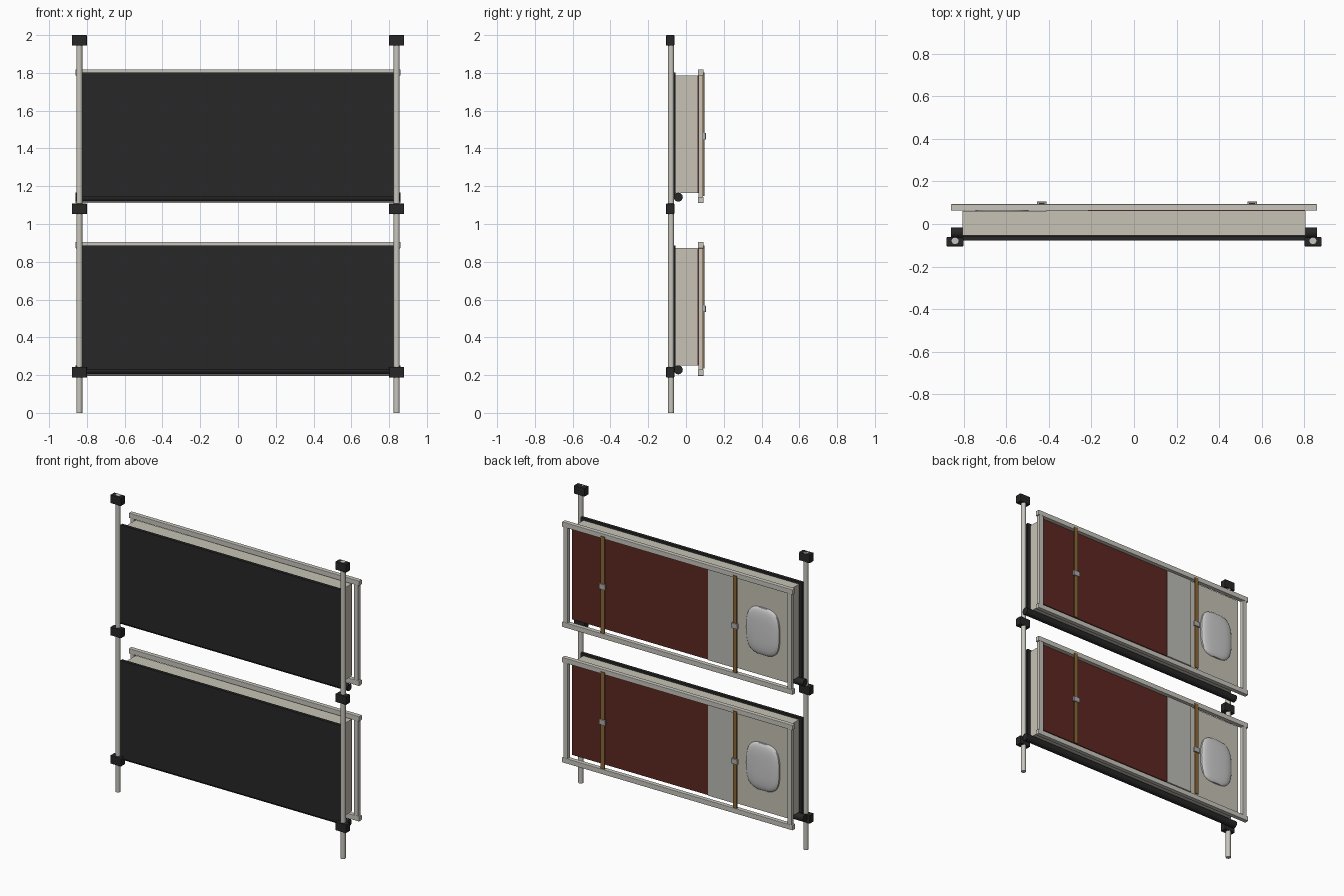
import bpy, math

if "Cube" in bpy.data.objects:
    bpy.data.objects.remove(bpy.data.objects["Cube"])


def material(name, rgb):
    m = bpy.data.materials.new(name)
    m.diffuse_color = (*rgb, 1)
    m.use_nodes = True
    m.node_tree.nodes["Principled BSDF"].inputs["Base Color"].default_value = m.diffuse_color
    return m


METAL = material("pale_metal", (0.58, 0.56, 0.51))
CREAM = material("cream_bedding", (0.57, 0.54, 0.46))
SHEET = material("grey_sheet", (0.50, 0.50, 0.47))
BLACK = material("black", (0.02, 0.02, 0.02))
RED = material("red_blanket", (0.11, 0.02, 0.015))
BROWN = material("brown_webbing", (0.26, 0.14, 0.04))
STEEL = material("buckle_steel", (0.42, 0.42, 0.42))
PILLOW = material("pillow_cotton", (0.62, 0.62, 0.60))


def finish(name, mat):
    ob = bpy.context.object
    ob.name = name
    ob.data.materials.append(mat)
    return ob


def box(name, x, y, z, mat, bevel=0):
    """Box given by its (min, max) range on each axis."""
    bpy.ops.mesh.primitive_cube_add(size=1, location=[sum(r) / 2 for r in (x, y, z)])
    ob = finish(name, mat)
    ob.scale = [r[1] - r[0] for r in (x, y, z)]
    bpy.ops.object.transform_apply(location=False, rotation=False, scale=True)
    if bevel:
        b = ob.modifiers.new("bevel", 'BEVEL')
        b.width, b.segments = bevel, 2
    return ob


def rod(name, r, length, loc, mat, along_x=False):
    rot = (0, math.pi / 2, 0) if along_x else (0, 0, 0)
    bpy.ops.mesh.primitive_cylinder_add(vertices=20, radius=r, depth=length,
                                        location=loc, rotation=rot)
    bpy.ops.object.shade_smooth_by_angle()
    return finish(name, mat)


def pillow(name, loc, half):
    """Sphere squared off into a cushion outline."""
    bpy.ops.mesh.primitive_uv_sphere_add(segments=24, ring_count=14, radius=1, location=loc)
    ob = finish(name, PILLOW)
    for v in ob.data.vertices:
        v.co = [math.copysign(abs(c) ** 0.65, c) * h for c, h in zip(v.co, half)]
    bpy.ops.object.shade_smooth_by_angle()


# upright posts with clamps
for side, s in (("left", -1), ("right", 1)):
    rod(f"{side}_post", 0.016, 2.0, (s * 0.84, -0.079, 1.0), METAL)
    for i, z in enumerate((0.215, 1.08, 1.972)):
        box(f"{side}_clamp_{i}", (s * 0.84 - 0.04, s * 0.84 + 0.04),
            (-0.105, -0.062), (z - 0.028, z + 0.028), BLACK, 0.003)

# two identical stowed bunks
for tier, o in (("lower", 0.0), ("upper", 0.914)):
    def part(name, x, y, z, mat, bevel=0):
        return box(f"{tier}_{name}", x, y, (z[0] + o, z[1] + o), mat, bevel)

    # canvas base, hinge bar and mattress
    part("canvas_base", (-0.825, 0.825), (-0.077, -0.056), (0.228, 0.887), BLACK)
    rod(f"{tier}_hinge_bar", 0.024, 1.72, (0, -0.041, 0.228 + o), BLACK, True)
    part("mattress", (-0.805, 0.805), (-0.055, 0.060), (0.25, 0.873), CREAM)

    # blanket, folded sheet and pillow
    part("blanket", (-0.40, 0.803), (0.058, 0.067), (0.252, 0.870), RED)
    part("folded_sheet", (-0.41, -0.215), (0.058, 0.071), (0.251, 0.871), SHEET)
    pillow(f"{tier}_pillow", (-0.62, 0.058, 0.55 + o), (0.125, 0.027, 0.16))

    # open rail frame
    for pos, z in (("bottom", (0.196, 0.230)), ("top", (0.871, 0.905))):
        part(f"{pos}_rail", (-0.86, 0.86), (0.063, 0.093), z, METAL, 0.003)
    for side, s in (("left", -1), ("right", 1)):
        part(f"{side}_stile", (s * 0.835 - 0.015, s * 0.835 + 0.015),
             (0.065, 0.091), (0.22, 0.88), METAL, 0.002)

    # tie-down straps with buckles
    for i, x in enumerate((-0.433, 0.555)):
        part(f"strap_{i}", (x - 0.014, x + 0.014), (0.091, 0.098), (0.235, 0.887), BROWN)
        part(f"buckle_{i}", (x - 0.023, x + 0.023), (0.090, 0.105), (0.533, 0.568), STEEL, 0.002)
